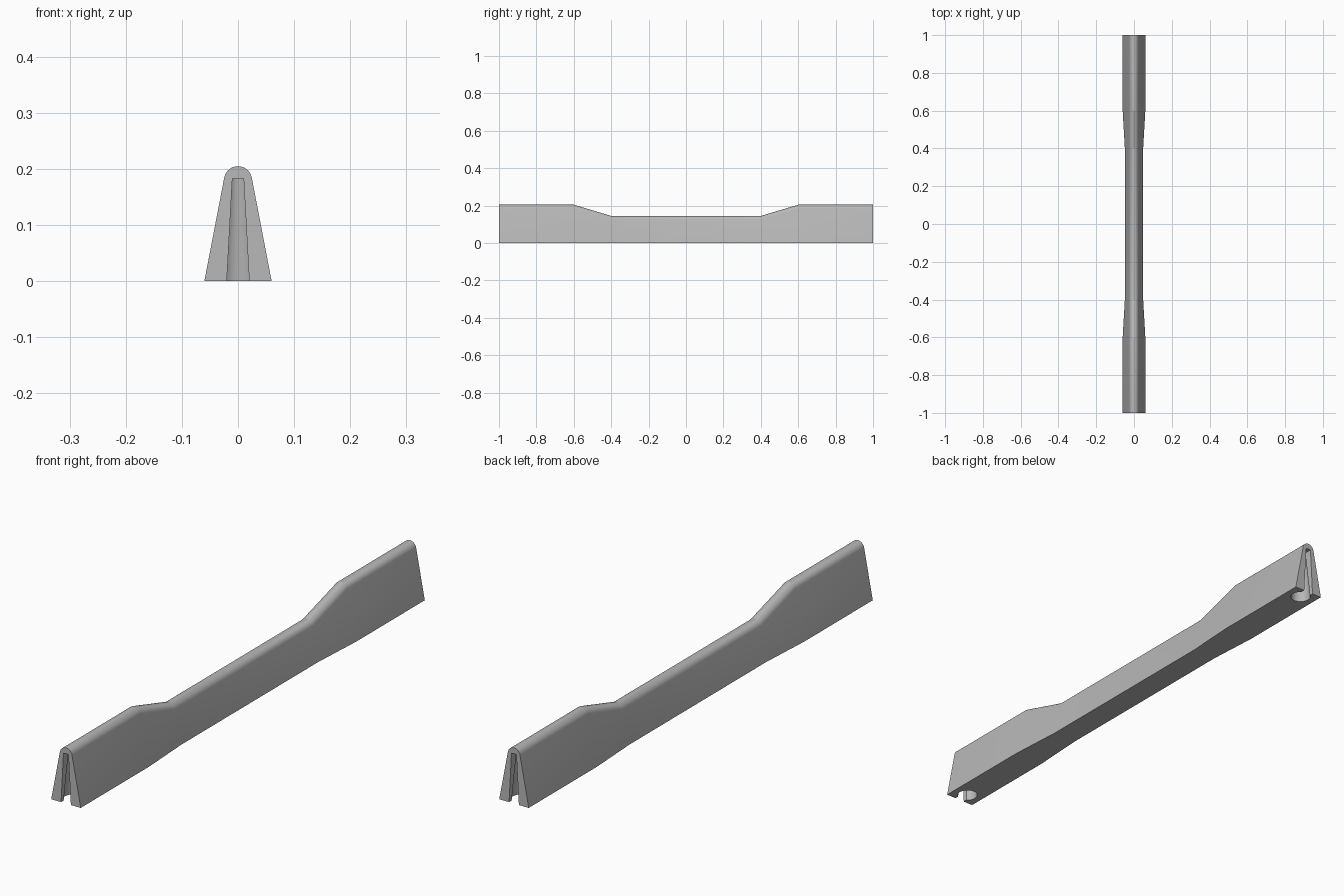
import bpy, bmesh
from math import sin, cos, pi, radians, atan

cube = bpy.data.objects.get("Cube")
if cube:
    bpy.data.objects.remove(cube, do_unlink=True)

HEIGHT, BASE, CROWN = 0.205, 0.06, 0.025   # full height, half base width, crown radius
DIP = 0.06                                 # how far the middle is lowered
HOLE_Y, SLOT_TOP = 0.955, 0.183

concrete = bpy.data.materials.new("concrete grey")
concrete.use_nodes = True
grey = (0.48, 0.48, 0.48, 1)
concrete.diffuse_color = grey
concrete.node_tree.nodes["Principled BSDF"].inputs["Base Color"].default_value = grey


def make_object(name, bm):
    bmesh.ops.recalc_face_normals(bm, faces=bm.faces)
    mesh = bpy.data.meshes.new(name)
    bm.to_mesh(mesh)
    bm.free()
    mesh.materials.append(concrete)
    obj = bpy.data.objects.new(name, mesh)
    bpy.context.collection.objects.link(obj)
    return obj


def loft(name, sections):
    """Skin closed (x, z) outlines placed along y and cap both ends."""
    bm = bmesh.new()
    rings = [[bm.verts.new((x, y, z)) for x, z in outline] for y, outline in sections]
    n = len(rings[0])
    for a, b in zip(rings, rings[1:]):
        for i in range(n):
            j = (i + 1) % n
            bm.faces.new((a[i], a[j], b[j], b[i]))
    bm.faces.new(rings[0])
    bm.faces.new(rings[-1])
    return make_object(name, bm)


def profile(dip):
    """Sloping sides under a round crown, lowered by dip and trimmed at the ground."""
    centre = HEIGHT - CROWN
    lean = atan((BASE - CROWN) / centre)
    slope = (BASE - CROWN * cos(lean)) / (centre + CROWN * sin(lean))
    foot = BASE - slope * dip
    steps = 14
    arc = []
    for i in range(steps + 1):
        a = lean + (pi - 2 * lean) * i / steps
        arc.append((CROWN * cos(a), centre - dip + CROWN * sin(a)))
    return [(foot, 0)] + arc + [(-foot, 0)]


# Barrier body: tall ends, ramps and a lower middle
stations = [(-1, 0), (-0.6, 0), (-0.4, DIP), (0.4, DIP), (0.6, 0), (1, 0)]
barrier = loft("barrier_body", [(y, profile(d)) for y, d in stations])


def cut(cutter):
    cutter.hide_render = True
    mod = barrier.modifiers.new("cut", "BOOLEAN")
    mod.operation = "DIFFERENCE"
    mod.solver = "EXACT"
    mod.object = cutter
    bpy.context.view_layer.objects.active = barrier
    bpy.ops.object.modifier_apply(modifier=mod.name)
    bpy.data.objects.remove(cutter, do_unlink=True)


# Connector pockets: tapered round socket with a narrow slot open to each end
def taper(low, high, z):
    return low + (high - low) * z / SLOT_TOP


under = -0.02
for side in (-1, 1):
    bm = bmesh.new()
    bmesh.ops.create_cone(bm, cap_ends=True, segments=32,
                          radius1=taper(0.036, 0.018, under), radius2=0.018,
                          depth=SLOT_TOP - under)
    bmesh.ops.translate(bm, verts=bm.verts, vec=(0, side * HOLE_Y, (SLOT_TOP + under) / 2))
    cut(make_object("socket_cutter", bm))

    w = taper(0.02, 0.01, under)
    outline = [(w, under), (0.01, SLOT_TOP), (-0.01, SLOT_TOP), (-w, under)]
    cut(loft("slot_cutter", [(side * HOLE_Y, outline), (side * 1.05, outline)]))

# Smooth crown and sockets, crisp edges elsewhere
bpy.ops.object.select_all(action="DESELECT")
barrier.select_set(True)
bpy.context.view_layer.objects.active = barrier
bpy.ops.object.shade_smooth_by_angle(angle=radians(16))
